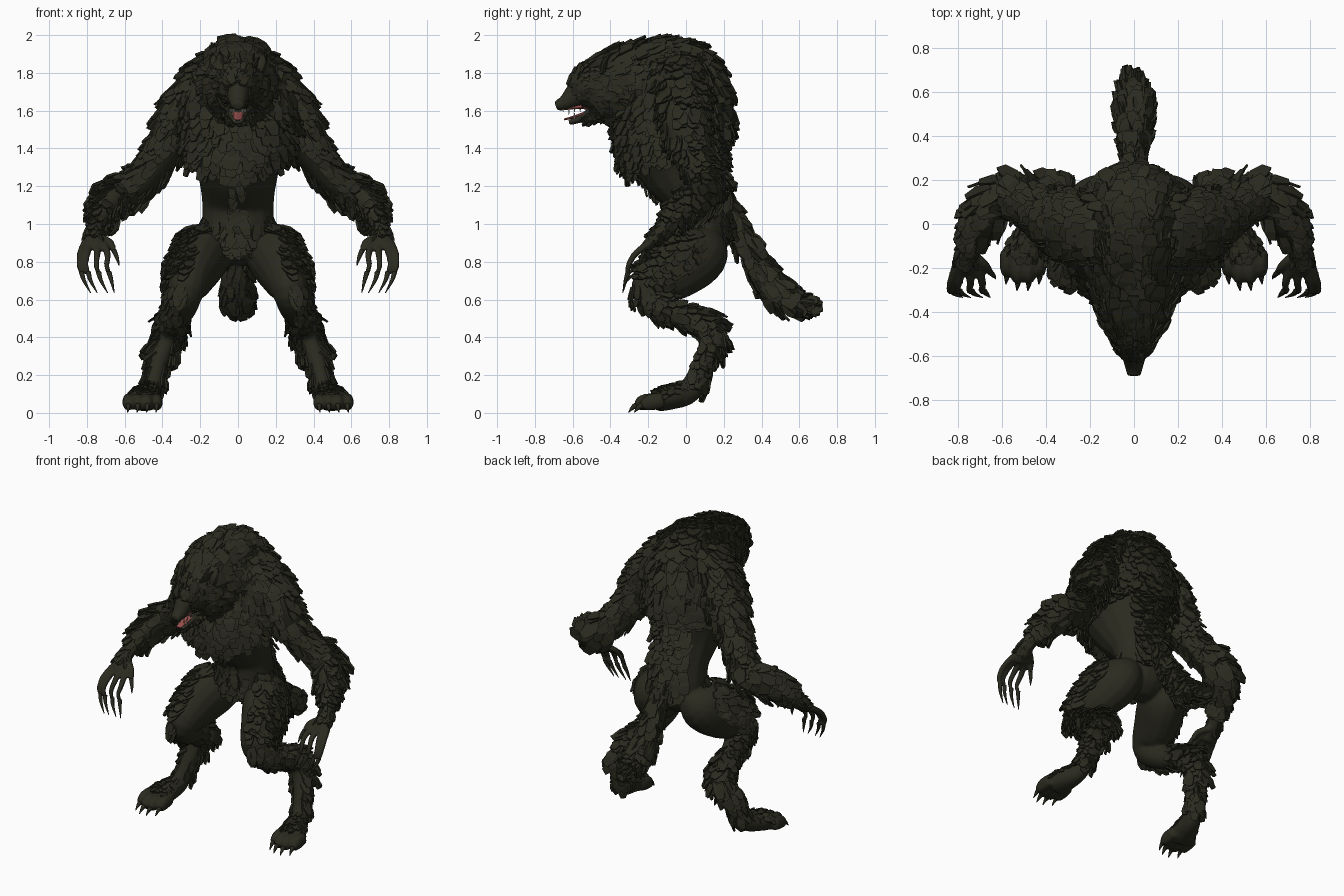
import bpy, bmesh, math, random
from mathutils import Vector

random.seed(4)
if "Cube" in bpy.data.objects:
    bpy.data.objects.remove(bpy.data.objects["Cube"])


def material(name, rgb):
    m = bpy.data.materials.new(name)
    m.use_nodes = True
    m.diffuse_color = (*rgb, 1)
    node = m.node_tree.nodes["Principled BSDF"]
    node.inputs["Base Color"].default_value = (*rgb, 1)
    node.inputs["Roughness"].default_value = 0.8
    return m


HIDE = material("dark olive hide", (0.023, 0.023, 0.014))
PINK = material("mouth pink", (0.32, 0.08, 0.075))
BONE = material("tooth ivory", (0.55, 0.5, 0.4))


def sample(path, t):
    """Smooth spline point on a path of x, y, z, side radius, depth radius."""
    last = len(path) - 1
    f = min(max(t, 0), 1) * last
    i = min(int(f), last - 1)
    f -= i
    a, b, c, d = (path[min(max(i + k, 0), last)] for k in (-1, 0, 1, 2))
    v = [0.5 * (2*q + (r-p)*f + (2*p-5*q+4*r-s)*f*f + (3*q-p-3*r+s)*f**3)
         for p, q, r, s in zip(a, b, c, d)]
    return Vector(v[:3]), max(v[3], 0.002), max(v[4], 0.002)


def frame(path, t):
    pos, rx, ry = sample(path, t)
    tan = (sample(path, t + 0.02)[0] - sample(path, t - 0.02)[0]).normalized()
    side = Vector((1, 0, 0))
    side = (side - tan * side.dot(tan)).normalized()
    return pos, rx, ry, tan, side, tan.cross(side)


def tube(bm, path, sides=16, flip=1):
    rings = []
    steps = (len(path) - 1) * 5
    for k in range(steps + 1):
        pos, rx, ry, tan, u, v = frame(path, k / steps)
        ring = []
        for j in range(sides):
            a = j * math.tau / sides
            p = pos + u * rx * math.cos(a) + v * ry * math.sin(a)
            ring.append(bm.verts.new((p.x * flip, p.y, p.z)))
        rings.append(ring)
    for r, s in zip(rings, rings[1:]):
        for j in range(sides):
            k = (j + 1) % sides
            bm.faces.new((r[j], r[k], s[k], s[j]))
    bm.faces.new(rings[0])
    bm.faces.new(rings[-1])


def finish(bm, name, mat, smooth=False, mirror=False):
    bmesh.ops.recalc_face_normals(bm, faces=bm.faces)
    for f in bm.faces:
        f.smooth = smooth
    me = bpy.data.meshes.new(name)
    bm.to_mesh(me)
    bm.free()
    me.materials.append(mat)
    ob = bpy.data.objects.new(name, me)
    bpy.context.collection.objects.link(ob)
    if mirror:
        ob.modifiers.new("Mirror", "MIRROR").use_mirror_merge = False
    return ob


def plate(bm, p, n, flow, length, width, lift):
    """One thick, tapering clump of fur lying along the flow direction."""
    side = n.cross(flow).normalized()
    rings = []
    for along, wide, up in ((-0.4, 0.4, 0.0), (0.15, 0.5, 0.7), (0.6, 0.28, 1.0)):
        c = p + flow * length * along + n * lift * up
        w, d = side * width * wide, n * 0.012
        rings.append([bm.verts.new(q) for q in (c - w, c + w, c + w * 0.9 - d, c - w * 0.9 - d)])
    for r, s in zip(rings, rings[1:]):
        for j in range(4):
            k = (j + 1) % 4
            bm.faces.new((r[j], r[k], s[k], s[j]))
    bm.faces.new(rings[0])
    bm.faces.new(rings[-1])


def fur(name, path, count, size, lift, span=(0, 1), keep=None, mirror=False):
    bm = bmesh.new()
    made = tries = 0
    while made < count and tries < count * 12:
        tries += 1
        pos, rx, ry, tan, u, v = frame(path, random.uniform(*span))
        a = random.uniform(0, math.tau)
        p = pos + u * rx * math.cos(a) + v * ry * math.sin(a)
        n = (u * math.cos(a) / rx + v * math.sin(a) / ry).normalized()
        if keep and not keep(p, n):
            continue
        turn = n.cross(tan) * random.uniform(-0.45, 0.45)
        k = size * random.uniform(0.7, 1.25)
        plate(bm, p, n, (tan + turn).normalized(), k * 1.25, k * 0.85,
              lift * random.uniform(0.4, 1.4))
        made += 1
    return finish(bm, name, HIDE, mirror=mirror)


# Body paths, each running the way the fur lies
torso = [(0, -.06, 1.93, .1, .08), (0, -.06, 1.82, .22, .19), (0, -.06, 1.64, .31, .27),
         (0, -.07, 1.45, .28, .28), (0, -.02, 1.29, .22, .225), (0, .06, 1.12, .19, .155),
         (0, .08, .97, .19, .16), (0, .08, .84, .15, .12), (0, .08, .78, .06, .05)]
head = [(0, -.69, 1.625, .032, .026), (0, -.64, 1.642, .045, .042), (0, -.585, 1.68, .062, .07),
        (0, -.51, 1.72, .105, .125), (0, -.41, 1.72, .14, .165), (0, -.22, 1.7, .2, .21),
        (0, -.05, 1.69, .22, .22)]
jaw = [(0, -.43, 1.61, .08, .05), (0, -.53, 1.57, .05, .028), (0, -.62, 1.535, .026, .014)]
arm = [(.16, -.02, 1.66, .14, .15), (.29, -.01, 1.56, .135, .15), (.38, .03, 1.4, .1, .11),
       (.49, .09, 1.25, .08, .085), (.58, .12, 1.18, .08, .08), (.68, .02, 1.11, .07, .075),
       (.745, -.09, 1.0, .045, .05), (.765, -.16, .93, .05, .038), (.765, -.21, .88, .055, .03)]
leg = [(.1, .1, .95, .07, .08), (.17, .07, .86, .14, .165), (.235, -.06, .76, .135, .165),
       (.275, -.185, .65, .1, .11), (.3, -.12, .555, .08, .08), (.345, .05, .48, .065, .065),
       (.375, .13, .4, .062, .06), (.425, .08, .25, .05, .052), (.455, .02, .12, .055, .065),
       (.49, -.09, .08, .08, .065), (.505, -.16, .055, .088, .05)]
tail = [(0, .17, 1.14, .06, .06), (0, .27, .98, .035, .045), (0, .36, .81, .05, .055),
        (0, .46, .67, .07, .075), (0, .55, .59, .068, .055), (0, .64, .565, .03, .03)]

# Fingers and toes
digits, tips = [], []
for x, mid, tip in ((.72, .69, .655), (.75, .745, .69), (.78, .8, .745), (.81, .835, .78)):
    digits.append([(x, -.19, .9, .021, .021), (mid, -.265, .845, .018, .018),
                   (mid + .005, -.305, .78, .015, .015), (mid - .01, -.305, .73, .012, .012)])
    tips.append([(mid - .007, -.306, .745, .014, .014),
                 (mid - .02, -.32, .7, .01, .01), (tip, -.335, .635, .002, .002)])
digits.append([(.735, -.14, .93, .024, .024), (.675, -.19, .9, .019, .019),
               (.655, -.22, .85, .014, .014)])
tips.append([(.657, -.218, .86, .014, .014), (.64, -.235, .82, .01, .01),
             (.63, -.25, .78, .002, .002)])
for k in range(4):
    x = .43 + .05 * k
    y = -.19 - (.03 if k in (1, 2) else 0)
    digits.append([(x, -.12, .065, .03, .04), (x, y, .055, .032, .045), (x, y - .04, .032, .024, .026)])
    tips.append([(x, y - .03, .04, .015, .017), (x, y - .055, .034, .012, .014),
                 (x + .004, y - .085, .002, .002, .002)])

# Hide: all the limbs blended into one smooth skin
bm = bmesh.new()
for path in (torso, head, jaw, tail):
    tube(bm, path)
for flip in (1, -1):
    for path in [arm, leg] + digits:
        tube(bm, path, flip=flip)
    # Brow ridge
    tube(bm, [(.025, -.61, 1.69, .012, .012), (.045, -.565, 1.76, .028, .028),
              (.06, -.49, 1.8, .035, .035)], 10, flip)
body = finish(bm, "body_hide", HIDE, smooth=True)
mod = body.modifiers.new("Blend", "REMESH")
mod.mode = "VOXEL"
mod.voxel_size = 0.01
mod.use_smooth_shade = True
mod = body.modifiers.new("Soften", "SMOOTH")
mod.factor = 0.5
mod.iterations = 4

# Claws
bm = bmesh.new()
for path in tips:
    tube(bm, path, 8)
finish(bm, "claws", HIDE, smooth=True, mirror=True)

# Ears
bm = bmesh.new()
tube(bm, [(.1, -.44, 1.81, .035, .02), (.125, -.43, 1.86, .03, .015), (.13, -.4, 1.9, .003, .003)], 8)
finish(bm, "ears", HIDE, mirror=True)

# Tongue, gums and teeth
bm = bmesh.new()
tube(bm, [(0, -.46, 1.615, .04, .012), (0, -.56, 1.578, .03, .008), (0, -.645, 1.553, .018, .005)], 12)
tube(bm, [(0, -.48, 1.625, .045, .025), (0, -.56, 1.622, .036, .012), (0, -.64, 1.607, .02, .005)], 12)
finish(bm, "tongue_and_gums", PINK, smooth=True)
bm = bmesh.new()
for k in range(6):
    y, x = -.65 + .03 * k, .02 + .005 * k
    drop = .032 if k == 1 else .016
    tube(bm, [(x, y, 1.61, .005, .005), (x, y, 1.61 - drop, .001, .001)], 6)
    tube(bm, [(x * .9, y + .03, 1.545 + .01 * k, .004, .004),
              (x * .9, y + .03, 1.545 + .01 * k + drop, .001, .001)], 6)
finish(bm, "teeth", BONE, mirror=True)

# Fur on the trunk and head
fur("torso_fur", torso, 950, .075, .035, (.02, .43))
fur("chest_ruff", torso, 190, .075, .05, (.28, .45), lambda p, n: n.y < -.2)
fur("spine_fur", torso, 170, .08, .035, (.42, .78), lambda p, n: n.y > .3 and abs(p.x) < .12)
fur("belly_strip", torso, 50, .045, .012, (.44, .72), lambda p, n: n.y < 0 and abs(p.x) < .04)
fur("hip_belt", torso, 130, .06, .025, (.72, .88), lambda p, n: n.y < .3)
fur("neck_fur", head, 450, .06, .04, (.55, .95))
fur("face_fur", head, 350, .038, .025, (.36, .64))
fur("jaw_fur", jaw, 60, .04, .018, (0, .5), lambda p, n: n.z < 0)

# Shoulder mantle filling the slope from neck to upper arm
mantle = [(.1, -.04, 1.82, .1, .14), (.21, -.03, 1.72, .1, .15), (.32, 0, 1.58, .09, .13)]
fur("shoulder_mantle", mantle, 190, .075, .032, mirror=True)

# Tall crest over the neck and upper back
crest = [(0, -.47, 1.83, .08, .05), (0, -.32, 1.87, .12, .06), (0, -.1, 1.9, .14, .06),
         (0, .06, 1.85, .14, .07), (0, .15, 1.7, .15, .07), (0, .18, 1.5, .14, .05)]
fur("back_crest", crest, 250, .085, .035, keep=lambda p, n: n.z + n.y > 0)

# Fur on the arms
fur("arm_fur", arm, 450, .065, .024, (.08, .72),
    lambda p, n: p.z > 1.35 or n.y > -.4 or n.x > .2, True)
fur("elbow_tufts", arm, 50, .09, .05, (.38, .62), lambda p, n: n.y > .35, True)
fur("forearm_tufts", arm, 35, .075, .04, (.5, .7), lambda p, n: abs(n.x) > .3, True)
fur("hand_fur", arm, 50, .04, .012, (.74, .9), lambda p, n: n.x > 0 or n.z > .2, True)

# Fur on the legs
fur("thigh_fur", leg, 140, .06, .025, (.1, .29), lambda p, n: n.x > -.1 and n.y < .4, True)
fur("knee_fur", leg, 60, .055, .025, (.31, .45), lambda p, n: n.x > .1, True)
fur("shin_fur", leg, 210, .06, .024, (.46, .78), lambda p, n: n.y > -.5, True)
fur("hock_tufts", leg, 45, .085, .05, (.5, .66), lambda p, n: n.y > .2, True)
fur("foot_fur", leg, 60, .035, .012, (.8, .97), lambda p, n: n.z > .2, True)

# Fur on the tail
fur("tail_fur", tail, 190, .08, .03, (.06, .95))
fur("tail_tip_tufts", tail, 14, .1, .015, (.92, 1))
